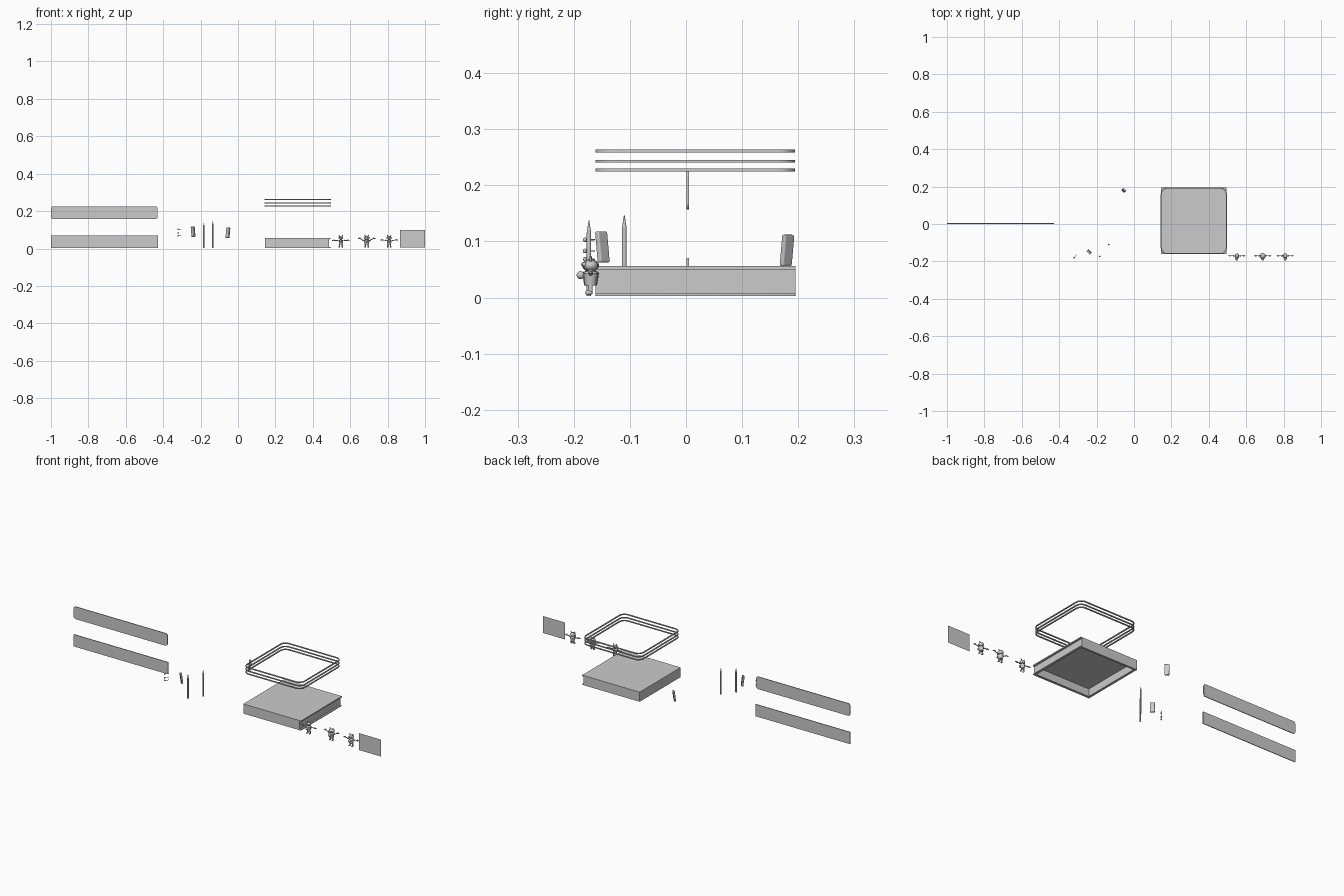
import bpy, bmesh, math
from mathutils import Vector, Matrix

if "Cube" in bpy.data.objects:
    bpy.data.objects.remove(bpy.data.objects["Cube"])


def mesh_object(name, bm, smooth=False):
    me = bpy.data.meshes.new(name)
    bmesh.ops.recalc_face_normals(bm, faces=bm.faces[:])
    bm.to_mesh(me)
    bm.free()
    ob = bpy.data.objects.new(name, me)
    bpy.context.collection.objects.link(ob)
    if smooth:
        bpy.context.view_layer.objects.active = ob
        ob.select_set(True)
        bpy.ops.object.shade_smooth_by_angle(angle=math.radians(40))
        ob.select_set(False)
    return ob


def box(name, lo, hi, bevel=0.0):
    lo, hi = Vector(lo), Vector(hi)
    bm = bmesh.new()
    bmesh.ops.create_cube(bm, size=1, matrix=Matrix.Translation((lo + hi) / 2)
                          @ Matrix.Diagonal((*(hi - lo), 1)))
    ob = mesh_object(name, bm)
    if bevel:
        mod = ob.modifiers.new("bevel", 'BEVEL')
        mod.width, mod.segments = bevel, 3
    return ob


def ball(bm, c, r, scale=(1, 1, 1)):
    bmesh.ops.create_uvsphere(bm, u_segments=16, v_segments=10, radius=r,
                              matrix=Matrix.Translation(c) @ Matrix.Diagonal((*scale, 1)))


def rod(bm, a, b, r1, r2=None, seg=12):
    a, b = Vector(a), Vector(b)
    d = b - a
    m = Matrix.Translation((a + b) / 2) @ d.to_track_quat('Z', 'Y').to_matrix().to_4x4()
    bmesh.ops.create_cone(bm, cap_ends=True, segments=seg, radius1=r1,
                          radius2=r1 if r2 is None else r2, depth=d.length, matrix=m)


def rounded(cx, cy, w, h, r, n=6):
    """Outline of a rounded rectangle."""
    pts = []
    for i, (sx, sy) in enumerate(((1, 1), (-1, 1), (-1, -1), (1, -1))):
        for k in range(n + 1):
            a = math.pi / 2 * (i + k / n)
            pts.append((cx + sx * (w / 2 - r) + r * math.cos(a),
                        cy + sy * (h / 2 - r) + r * math.sin(a)))
    return pts


def ring(name, z0, z1, outer, inner):
    bm = bmesh.new()
    loops = [[bm.verts.new((*p, z)) for p in o]
             for o, z in ((outer, z0), (outer, z1), (inner, z1), (inner, z0))]
    n = len(outer)
    for a, b in zip(loops, loops[1:] + loops[:1]):
        for i in range(n):
            bm.faces.new((a[i], a[(i + 1) % n], b[(i + 1) % n], b[i]))
    return mesh_object(name, bm, True)


# two long strips, the upper with rounded corners
box("lower_strip", (-1, 0.001, 0.004), (-0.427, 0.005, 0.07))
bm = bmesh.new()
f = bm.faces.new([bm.verts.new((x, 0.001, z))
                  for x, z in rounded(-0.715, 0.191, 0.57, 0.068, 0.012)])
ext = bmesh.ops.extrude_face_region(bm, geom=[f], use_keep_orig=True)
bmesh.ops.translate(bm, vec=(0, 0.004, 0),
                    verts=[v for v in ext['geom'] if isinstance(v, bmesh.types.BMVert)])
mesh_object("upper_strip", bm)

# open-bottomed tray: top, walls and bottom lip
X0, X1, Y0, Y1 = 0.145, 0.495, -0.161, 0.195
box("tray_top", (X0, Y0, 0.050), (X1, Y1, 0.056))
box("tray_left_wall", (X0, Y0 + .006, 0.006), (X0 + .006, Y1 - .006, 0.050))
box("tray_right_wall", (X1 - .015, Y0 + .006, 0.006), (X1 - .009, Y1 - .006, 0.050))
box("tray_front_wall", (X0, Y0, 0.006), (X1 - .009, Y0 + .006, 0.050))
box("tray_back_wall", (X0, Y1 - .006, 0.006), (X1 - .009, Y1, 0.050))
cx, cy = (X0 + X1) / 2, (Y0 + Y1) / 2
ring("tray_lip", 0.003, 0.007, rounded(cx, cy, 0.35, 0.356, 0.002, 2),
     rounded(cx, cy, 0.328, 0.334, 0.002, 2))

# three thin rounded hoops above the tray
for i, z in enumerate((0.227, 0.243, 0.261)):
    ring(f"hoop_{i}", z - 0.0025, z + 0.0025, rounded(cx, 0.0165, 0.354, 0.356, 0.034),
         rounded(cx, 0.0165, 0.342, 0.344, 0.028))

# upright pointed sticks
for i, (x, y, top) in enumerate(((-0.135, -0.110, 0.147), (-0.183, -0.173, 0.137))):
    bm = bmesh.new()
    rod(bm, (x, y, 0.003), (x, y, top - 0.022), 0.004)
    rod(bm, (x, y, top - 0.022), (x, y, top), 0.004, 0.0006)
    mesh_object(f"stick_{i}", bm, True)

# tilted flat tabs
for i, (x, y, z, s) in enumerate(((-0.24, -0.149, 0.090, -1), (-0.054, 0.180, 0.084, 1))):
    tab = box(f"tab_{i}", (-0.012, -0.005, -0.028), (0.012, 0.005, 0.028), 0.003)
    tab.matrix_world = (Matrix.Translation((x, y, z)) @ Matrix.Rotation(math.radians(-45), 4, 'Z')
                        @ Matrix.Rotation(math.radians(-7 * s), 4, 'X'))

# small ball-headed pins
for i, z in enumerate((0.103, 0.083, 0.068)):
    bm = bmesh.new()
    ball(bm, (-0.320, -0.180, z), 0.004)
    rod(bm, (-0.320, -0.180, z), (-0.306, -0.163, z), 0.0012, seg=8)
    mesh_object(f"pin_{i}", bm, True)

# three small jointed figures
Y = -0.170
for i, (x, r, lift) in enumerate(((0.55, 0.012, 0.0), (0.688, 0.015, 0.010), (0.808, 0.013, 0.002))):
    bm = bmesh.new()
    rod(bm, (x, Y, 0.021), (x, Y, 0.043), r * 0.75, r, 16)
    ball(bm, (x, Y, 0.043), r, (1, 1, 0.35))
    mesh_object(f"figure_{i}_body", bm, True)
    bm = bmesh.new()
    ball(bm, (x, Y, 0.057), r, (1.05, 1, 0.75))
    for s in (-1, 1):
        ball(bm, (x + s * 0.006, Y - r * 0.85, 0.059), 0.004)
        rod(bm, (x + s * 0.007, Y, 0.064), (x + s * 0.010, Y, 0.073), 0.0022)
    mesh_object(f"figure_{i}_head", bm, True)
    bm = bmesh.new()
    for s in (-1, 1):
        rod(bm, (x + s * 0.007, Y, 0.022), (x + s * 0.008, Y, 0.010), 0.0035)
        ball(bm, (x + s * 0.008, Y - 0.003, 0.0085), 0.005, (0.9, 1.4, 0.8))
    mesh_object(f"figure_{i}_legs", bm, True)
    bm = bmesh.new()
    for s in (-1, 1):
        ball(bm, (x + s * 0.018, Y, 0.043), 0.004)
        rod(bm, (x + s * 0.018, Y, 0.043), (x + s * 0.034, Y, 0.043 + lift), 0.0022)
        ball(bm, (x + s * 0.037, Y, 0.044 + lift), 0.0045)
        rod(bm, (x + s * 0.040, Y, 0.044 + lift), (x + s * 0.047, Y, 0.043 + lift), 0.0022)
    mesh_object(f"figure_{i}_arms", bm, True)
    bm = bmesh.new()
    ball(bm, (x, Y - 0.018, 0.040), 0.007)
    mesh_object(f"figure_{i}_front_pack", bm, True)

# flat panel sheets at the right end
for name, a, b in (("narrow_panel", 0.866, 0.909), ("wide_panel", 0.909, 1.0)):
    bm = bmesh.new()
    bm.faces.new([bm.verts.new(p) for p in ((a, -0.188, 0.006), (b, -0.188, 0.006),
                                            (b, -0.188, 0.099), (a, -0.188, 0.099))])
    mesh_object(name, bm)
